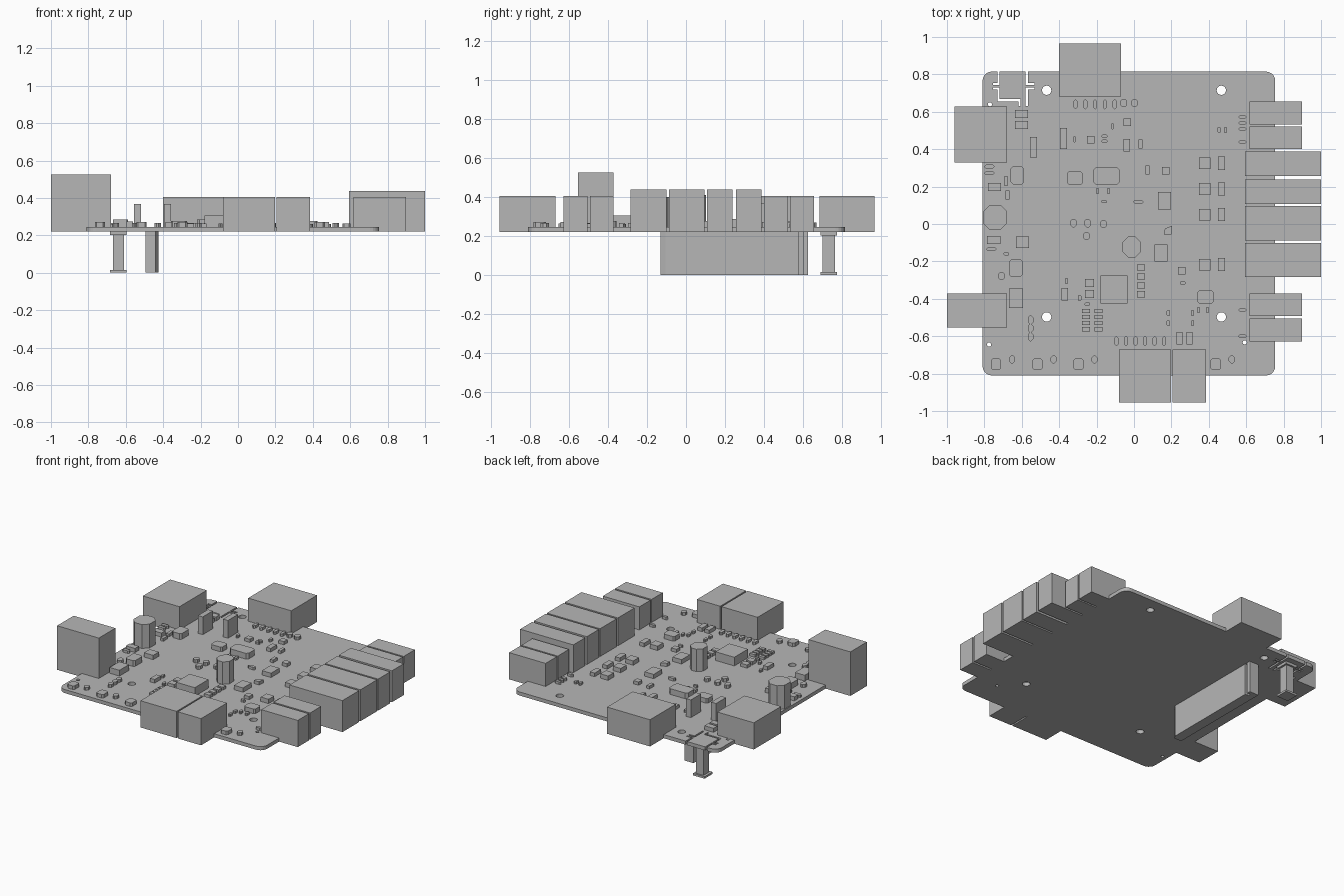
import bpy, bmesh, math

grey = bpy.data.materials.new("plain_grey")
grey.diffuse_color = (0.47, 0.47, 0.47, 1)
BOTTOM, TOP = 0.22, 0.245


def add_prism(bm, pts, z0, z1):
    """Extrude a counter-clockwise outline from z0 to z1."""
    face = bm.faces.new([bm.verts.new((x, y, z0)) for x, y in pts])
    top = bmesh.ops.extrude_face_region(bm, geom=[face])["geom"]
    verts = [v for v in top if isinstance(v, bmesh.types.BMVert)]
    bmesh.ops.translate(bm, verts=verts, vec=(0, 0, z1 - z0))


def finish(bm, name):
    bmesh.ops.recalc_face_normals(bm, faces=bm.faces)
    mesh = bpy.data.meshes.new(name)
    bm.to_mesh(mesh)
    bm.free()
    mesh.materials.append(grey)
    obj = bpy.data.objects.new(name, mesh)
    bpy.context.collection.objects.link(obj)
    return obj


def rect(x0, x1, y0, y1):
    return [(x0, y0), (x1, y0), (x1, y1), (x0, y1)]


def rounded(cx, cy, w, d, r, steps=1):
    """Rectangle with round (or, with one step, chamfered) corners."""
    pts = []
    for k, (sx, sy) in enumerate([(1, 1), (-1, 1), (-1, -1), (1, -1)]):
        for i in range(steps + 1):
            a = math.pi / 2 * (k + i / steps)
            pts.append((cx + sx * (w / 2 - r) + r * math.cos(a),
                        cy + sy * (d / 2 - r) + r * math.sin(a)))
    return pts


def box(name, x0, x1, y0, y1, z0, z1):
    bm = bmesh.new()
    add_prism(bm, rect(x0, x1, y0, y1), z0, z1)
    return finish(bm, name)


def place(name, w, d, h, spots, chamfer=0):
    """Put equal small parts on the board at the given spots."""
    bm = bmesh.new()
    for x, y in spots:
        pts = (rounded(x, y, w, d, chamfer) if chamfer
               else rect(x - w / 2, x + w / 2, y - d / 2, y + d / 2))
        add_prism(bm, pts, TOP - 0.002, TOP + h)
    return finish(bm, name)


# Board with rounded corners
bm = bmesh.new()
add_prism(bm, rounded(-0.0275, 0.0025, 1.565, 1.625, 0.05, 5), BOTTOM, TOP)
board = finish(bm, "board")

# Cutters: mounting holes, pin holes and the slots round the break-off tab
bm = bmesh.new()
holes = [(sx * 0.467, y, 0.025) for sx in (-1, 1) for y in (0.715, -0.497)]
holes += [(-0.775, -0.645, 0.011), (0.592, -0.633, 0.011), (-0.77, 0.64, 0.011)]
for x, y, r in holes:
    add_prism(bm, rounded(x, y, 2 * r, 2 * r, r * 0.98, 4), 0.1, 0.4)
slots = [
    [(-0.755, 0.742), (-0.718, 0.742), (-0.718, 0.84), (-0.73, 0.84),
     (-0.73, 0.753), (-0.755, 0.753)],
    [(-0.755, 0.72), (-0.73, 0.72), (-0.73, 0.655), (-0.618, 0.655), (-0.618, 0.632),
     (-0.606, 0.632), (-0.606, 0.667), (-0.718, 0.667), (-0.718, 0.731), (-0.755, 0.731)],
    [(-0.58, 0.632), (-0.568, 0.632), (-0.568, 0.72), (-0.532, 0.72),
     (-0.532, 0.731), (-0.568, 0.731), (-0.58, 0.731)],
    [(-0.58, 0.742), (-0.532, 0.742), (-0.532, 0.753), (-0.568, 0.753),
     (-0.568, 0.84), (-0.58, 0.84)],
]
for pts in slots:
    add_prism(bm, pts, 0.1, 0.4)
cutter = finish(bm, "board_cutter")
cutter.hide_render = True
mod = board.modifiers.new("holes", 'BOOLEAN')
mod.object, mod.operation, mod.solver = cutter, 'DIFFERENCE', 'EXACT'
bpy.context.view_layer.objects.active = board
bpy.ops.object.modifier_apply(modifier=mod.name)
bpy.data.objects.remove(cutter)

# Connector blocks round the edges
box("back_connector", -0.40, -0.07, 0.683, 0.965, BOTTOM, 0.405)
box("left_back_connector", -0.96, -0.68, 0.33, 0.628, BOTTOM, 0.405)
box("left_front_connector", -1.0, -0.68, -0.553, -0.372, BOTTOM, 0.525)
box("front_wide_connector", -0.08, 0.197, -0.955, -0.67, BOTTOM, 0.405)
box("front_narrow_connector", 0.207, 0.385, -0.955, -0.67, BOTTOM, 0.405)
for y0, y1 in [(0.533, 0.655), (0.40, 0.522), (-0.493, -0.371), (-0.628, -0.506)]:
    box("right_small_connector", 0.618, 0.898, y0, y1, BOTTOM, 0.405)
for y0, y1 in [(0.257, 0.388), (0.107, 0.239), (-0.087, 0.095), (-0.284, -0.101)]:
    box("right_large_connector", 0.593, 1.0, y0, y1, BOTTOM, 0.438)

# Long header under the board
bm = bmesh.new()
add_prism(bm, [(-0.495, -0.13), (-0.44, -0.13), (-0.425, -0.105), (-0.425, 0.58),
               (-0.45, 0.58), (-0.45, 0.60), (-0.425, 0.60), (-0.425, 0.625),
               (-0.495, 0.625)], 0, BOTTOM + 0.002)
finish(bm, "underside_header")

# Flanged post under the break-off tab
box("post_column", -0.668, -0.61, 0.70, 0.763, 0.01, 0.21)
box("post_foot", -0.685, -0.597, 0.688, 0.775, 0, 0.014)
box("post_cap", -0.685, -0.597, 0.688, 0.775, 0.202, BOTTOM + 0.002)

# Tall parts
place("upright_capacitor", 0.037, 0.11, 0.123, [(-0.537, 0.41), (-0.377, 0.457)])
place("large_coil", 0.125, 0.135, 0.165, [(-0.742, 0.035)], 0.035)
place("round_coil", 0.098, 0.11, 0.155, [(-0.012, -0.123)], 0.03)
place("main_chip", 0.144, 0.15, 0.06, [(-0.106, -0.35)])
place("wide_chip", 0.144, 0.09, 0.04, [(-0.147, 0.257)], 0.014)
place("left_chip", 0.072, 0.095, 0.04, [(-0.623, 0.26), (-0.632, -0.236)], 0.012)
place("left_square_chip", 0.075, 0.105, 0.04, [(-0.632, -0.397)])
place("small_chip", 0.086, 0.07, 0.032, [(-0.316, 0.245), (0.383, -0.39)], 0.01)
place("right_chip", 0.07, 0.093, 0.03, [(0.163, 0.125), (0.145, -0.155)])

# Rows of solder pins
place("back_pins", 0.022, 0.053, 0.018,
      [(-0.313 + 0.0525 * i, 0.64) for i in range(5)], 0.01)
place("front_pins", 0.022, 0.053, 0.018,
      [(-0.094 + 0.051 * i, -0.626) for i in range(6)], 0.01)
place("right_pins", 0.043, 0.02, 0.018,
      [(0.58, y) for y in (0.572, 0.54, 0.508, 0.438, -0.46, -0.6)], 0.008)

# Front edge lamps and their resistors
lamp_x = [-0.738, -0.516, -0.297, 0.437]
place("lamp", 0.055, 0.063, 0.025, [(x, -0.75) for x in lamp_x], 0.01)
place("lamp_resistor", 0.034, 0.042, 0.02, [(x + 0.086, -0.724) for x in lamp_x], 0.012)

# Paired parts beside the right connectors
pair_y = [0.325, 0.187, 0.05, -0.217]
place("driver", 0.06, 0.062, 0.03, [(0.378, y) for y in pair_y])
place("driver_capacitor", 0.037, 0.07, 0.025, [(0.467, y) for y in pair_y])

# Resistor columns near the main chip
place("resistor_array", 0.043, 0.022, 0.018,
      [(x, -0.465 - 0.0325 * i) for x in (-0.257, -0.19) for i in range(4)])
place("chip_resistors", 0.043, 0.033, 0.02,
      [(0.037, -0.232 - 0.048 * i) for i in range(4)])
place("left_capsules", 0.03, 0.048, 0.02,
      [(-0.553, -0.513 - 0.045 * i) for i in range(3)], 0.012)

# Scattered small parts, grouped by size
place("square_part", 0.04, 0.04, 0.022,
      [(-0.035, 0.543), (-0.23, 0.45), (0.17, 0.285), (0.255, -0.25)])
place("flat_part", 0.07, 0.042, 0.028,
      [(-0.602, 0.588), (-0.602, 0.53), (-0.745, 0.197), (-0.75, -0.086)])
place("block_part", 0.07, 0.063, 0.03, [(-0.596, -0.097)])
place("upright_part", 0.034, 0.067, 0.025,
      [(-0.038, 0.422), (-0.37, -0.375), (0.243, -0.61), (0.297, -0.61)])
place("twin_part", 0.05, 0.043, 0.022, [(-0.238, -0.315), (-0.238, -0.374)])
place("slim_part", 0.022, 0.048, 0.02,
      [(0.035, 0.427), (0.073, 0.288), (-0.685, 0.23), (-0.676, 0.155)])
place("oval_part", 0.036, 0.045, 0.022,
      [(-0.323, 0.005), (-0.248, 0.005), (-0.163, 0.0), (-0.254, -0.064),
       (-0.708, -0.278), (-0.055, 0.647), (0.003, 0.647)], 0.012)
place("small_upright", 0.018, 0.033, 0.016,
      [(-0.318, 0.453), (-0.115, 0.523), (-0.195, 0.176), (-0.136, 0.176),
       (0.455, 0.503), (0.489, 0.503), (0.184, -0.476), (0.184, -0.53),
       (0.313, -0.476), (0.313, -0.53), (0.345, -0.46), (0.393, -0.46),
       (-0.361, -0.305), (-0.291, -0.396)], 0.006)
place("small_flat", 0.03, 0.017, 0.016,
      [(-0.158, 0.47), (-0.158, 0.443), (0.26, -0.315), (-0.249, -0.428),
       (-0.682, -0.16), (-0.16, 0.12)], 0.005)
place("long_flat", 0.052, 0.022, 0.018,
      [(-0.773, 0.307), (-0.773, 0.272), (0.024, 0.118), (-0.762, -0.134)], 0.008)

# Wedge-shaped part
bm = bmesh.new()
add_prism(bm, [(0.16, -0.055), (0.2, -0.055), (0.203, -0.01), (0.165, -0.025)], TOP, TOP + 0.022)
finish(bm, "wedge_part")
